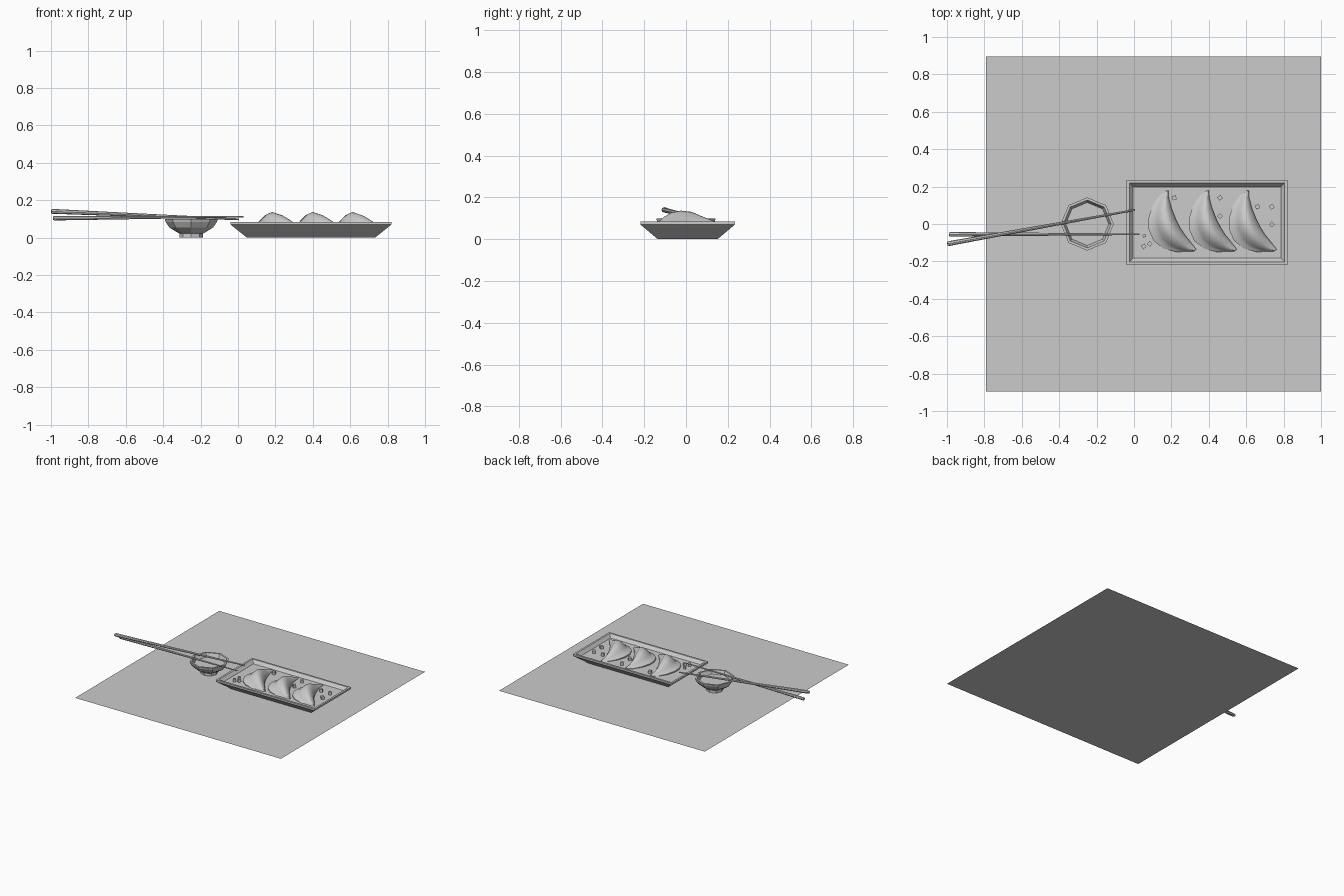
import bpy, bmesh, math
from mathutils import Vector

if "Cube" in bpy.data.objects:
    bpy.data.objects.remove(bpy.data.objects["Cube"])


def loft(name, rings, smooth=None):
    """Skin a list of equal-length closed rings and cap both ends."""
    bm = bmesh.new()
    loops = [[bm.verts.new(p) for p in r] for r in rings]
    n = len(rings[0])
    for a, b in zip(loops, loops[1:]):
        for i in range(n):
            j = (i + 1) % n
            bm.faces.new((a[i], a[j], b[j], b[i]))
    bm.faces.new(loops[0][::-1])
    bm.faces.new(loops[-1])
    bmesh.ops.recalc_face_normals(bm, faces=bm.faces[:])
    me = bpy.data.meshes.new(name)
    bm.to_mesh(me)
    bm.free()
    ob = bpy.data.objects.new(name, me)
    bpy.context.collection.objects.link(ob)
    if smooth:
        bpy.ops.object.select_all(action='DESELECT')
        ob.select_set(True)
        bpy.context.view_layer.objects.active = ob
        bpy.ops.object.shade_smooth_by_angle(angle=math.radians(smooth))
    return ob


def rect(hx, hy, z, cx=0.39, cy=0.008):
    return [(cx + sx * hx, cy + sy * hy, z)
            for sx, sy in ((-1, -1), (1, -1), (1, 1), (-1, 1))]


def circle(r, z, cx, cy, n):
    return [(cx + r * math.cos(2 * math.pi * i / n),
             cy + r * math.sin(2 * math.pi * i / n), z) for i in range(n)]


# Table top sheet
bpy.ops.mesh.primitive_plane_add(size=1.79, location=(0.105, 0, 0))
bpy.context.object.name = "table_surface"

# Rectangular serving plate with flared sides and a shallow well
FLOOR = 0.06
loft("plate", [rect(0.345, 0.145, 0.002), rect(0.43, 0.226, 0.07),
               rect(0.43, 0.226, 0.084), rect(0.415, 0.211, 0.084),
               rect(0.395, 0.191, FLOOR)], smooth=30)

# Octagonal dipping bowl on a foot, with sauce level inside
loft("dipping_bowl", [circle(r, z, -0.25, 0, 8) for r, z in (
    (0.062, 0.002), (0.062, 0.022), (0.078, 0.03), (0.118, 0.055),
    (0.138, 0.085), (0.142, 0.1), (0.128, 0.1), (0.115, 0.07))])


def chopstick(name, a, b, r0, r1):
    a, b = Vector(a), Vector(b)
    d = (b - a).normalized()
    u = d.cross(Vector((0, 0, 1))).normalized()
    v = u.cross(d)

    def ring(c, r):
        return [c + r * (math.cos(k * math.pi / 4) * u + math.sin(k * math.pi / 4) * v)
                for k in range(8)]
    return loft(name, [ring(a, r0 * 0.75), ring(a.lerp(b, 0.008), r0),
                       ring(a.lerp(b, 0.3), r0 * 0.8), ring(b, r1)], smooth=40)


chopstick("chopstick_upper", (-0.998, -0.106, 0.141), (0.005, 0.075, 0.098), 0.013, 0.005)
chopstick("chopstick_lower", (-0.99, -0.055, 0.104), (0.03, -0.055, 0.112), 0.012, 0.004)

# Dumpling stations: outer edge xy, inner edge xy, peak height above the plate
STATIONS = [
    ((0.173, 0.178), (0.184, 0.178), 0.012),
    ((0.135, 0.150), (0.186, 0.140), 0.022),
    ((0.098, 0.095), (0.202, 0.080), 0.045),
    ((0.077, 0.030), (0.224, 0.025), 0.070),
    ((0.078, -0.030), (0.247, -0.020), 0.076),
    ((0.105, -0.090), (0.273, -0.060), 0.066),
    ((0.155, -0.130), (0.300, -0.093), 0.045),
    ((0.225, -0.149), (0.320, -0.118), 0.022),
    ((0.318, -0.147), (0.333, -0.136), 0.012),
]
# Cross-section from outer lip, over the crease and dome, to the steep inner side
SECTION = [(0, 0.0), (0, 0.14), (0.1, 0.24), (0.22, 0.32), (0.32, 0.55), (0.46, 0.85),
           (0.62, 1.0), (0.78, 0.88), (0.91, 0.5), (1.0, 0.2), (1.0, 0.0)]


def dumpling(name, dx):
    rings = []
    for o, i, h in STATIONS:
        o, i = Vector(o), Vector(i)
        ring = []
        for t, f in SECTION:
            p = o.lerp(i, t)
            ring.append((p.x + dx, p.y, FLOOR + 0.001 + h * f))
        rings.append(ring)
    return loft(name, rings, smooth=50)


for k, dx in enumerate((0, 0.217, 0.43)):
    dumpling(f"dumpling_{k + 1}", dx)

# Scattered chopped garnish
BITS = [(0.215, 0.14), (0.46, 0.14), (0.46, 0.042), (0.66, 0.092), (0.737, 0.092),
        (0.737, -0.003), (0.055, -0.063), (0.052, -0.12), (0.084, -0.106)]
for k, (x, y) in enumerate(BITS):
    s = 0.011 if k != 6 else 0.008
    bpy.ops.mesh.primitive_cube_add(size=2 * s, location=(x, y, FLOOR + s),
                                    rotation=(0, 0, 0.35 + 0.25 * (k % 3)))
    bpy.context.object.name = f"garnish_{k + 1}"
